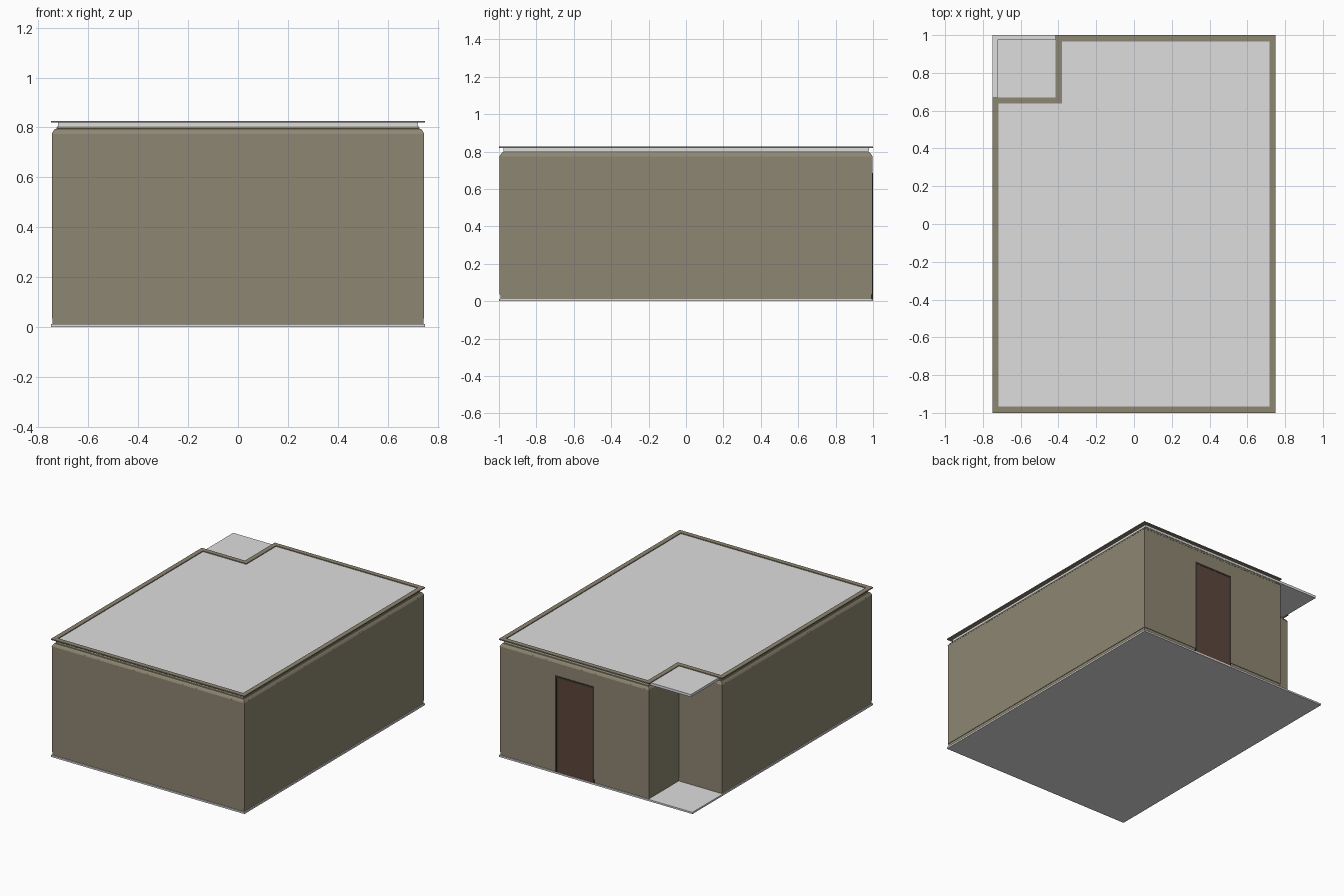
import bpy, bmesh
from mathutils import Vector

if "Cube" in bpy.data.objects:
    bpy.data.objects.remove(bpy.data.objects["Cube"])


def material(name, rgb):
    m = bpy.data.materials.new(name)
    m.diffuse_color = (*rgb, 1)
    m.use_nodes = True
    m.node_tree.nodes["Principled BSDF"].inputs["Base Color"].default_value = m.diffuse_color
    return m


WALL = material("olive wall", (0.27, 0.24, 0.168))
SLAB = material("light grey", (0.73, 0.73, 0.73))
DOOR = material("brown door", (0.11, 0.063, 0.045))
FRAME = material("dark frame", (0.045, 0.035, 0.027))

# L-shaped footprint, counter-clockwise
PLAN = [Vector(p) for p in [(-0.75, -1), (0.75, -1), (0.75, 1),
                            (-0.415, 1), (-0.415, 0.67), (-0.75, 0.67)]]


def finish(name, bm, mat):
    bmesh.ops.recalc_face_normals(bm, faces=bm.faces)
    me = bpy.data.meshes.new(name)
    bm.to_mesh(me)
    bm.free()
    me.materials.append(mat)
    ob = bpy.data.objects.new(name, me)
    bpy.context.collection.objects.link(ob)
    return ob


def box(name, lo, hi, mat):
    bm = bmesh.new()
    bmesh.ops.create_cube(bm, size=1)
    for v in bm.verts:
        v.co = [lo[i] if v.co[i] < 0 else hi[i] for i in range(3)]
    return finish(name, bm, mat)


def inset_plan(d):
    """Footprint moved inwards by d with mitred corners."""
    out = []
    n = len(PLAN)
    for i, p in enumerate(PLAN):
        a = (p - PLAN[i - 1]).normalized()
        b = (PLAN[(i + 1) % n] - p).normalized()
        out.append(p + d * (Vector((-a.y, a.x)) + Vector((-b.y, b.x))))
    return out


def sweep(name, profile, mat):
    """Sweep a closed (inset, height) profile round the footprint."""
    bm = bmesh.new()
    rings = [[bm.verts.new((p.x, p.y, z)) for p in inset_plan(d)]
             for d, z in profile]
    for k, r in enumerate(rings):
        s = rings[k - 1]
        for i in range(len(r)):
            j = (i + 1) % len(r)
            bm.faces.new((s[i], s[j], r[j], r[i]))
    return finish(name, bm, mat)


# Floor and ceiling slabs are full rectangles that also cover the notch
box("floor", (-0.75, -1, 0), (0.75, 1, 0.012), SLAB)
box("ceiling", (-0.722, -0.975, 0.804), (0.722, 0.978, 0.8215), SLAB)

# Walls, skirting and crown moulding
sweep("walls", [(0.004, 0.035), (0.004, 0.776), (0.010, 0.776), (0.010, 0.035)], WALL)
sweep("skirting", [(0.007, 0.012), (0.007, 0.035), (0.016, 0.035), (0.020, 0.012)], WALL)
sweep("crown_moulding", [(0.003, 0.774), (0.009, 0.785), (0.016, 0.794),
                         (0.022, 0.795), (0.024, 0.804), (0.033, 0.804),
                         (0.033, 0.795), (0.012, 0.774)], WALL)
sweep("top_flange", [(0.0, 0.8195), (0.0, 0.827), (0.033, 0.827), (0.033, 0.8195)], WALL)

# Door in the back wall, with jambs and head
X0, X1, TOP, W = 0.015, 0.315, 0.685, 0.012
box("door", (X0 + W, 0.982, 0.013), (X1 - W, 0.9975, TOP - W), DOOR)
for side, x in (("left", X0), ("right", X1 - W)):
    box("door_jamb_" + side, (x, 0.978, 0.008), (x + W, 0.9995, TOP), FRAME)
box("door_head", (X0 + W, 0.978, TOP - W), (X1 - W, 0.9995, TOP), FRAME)
